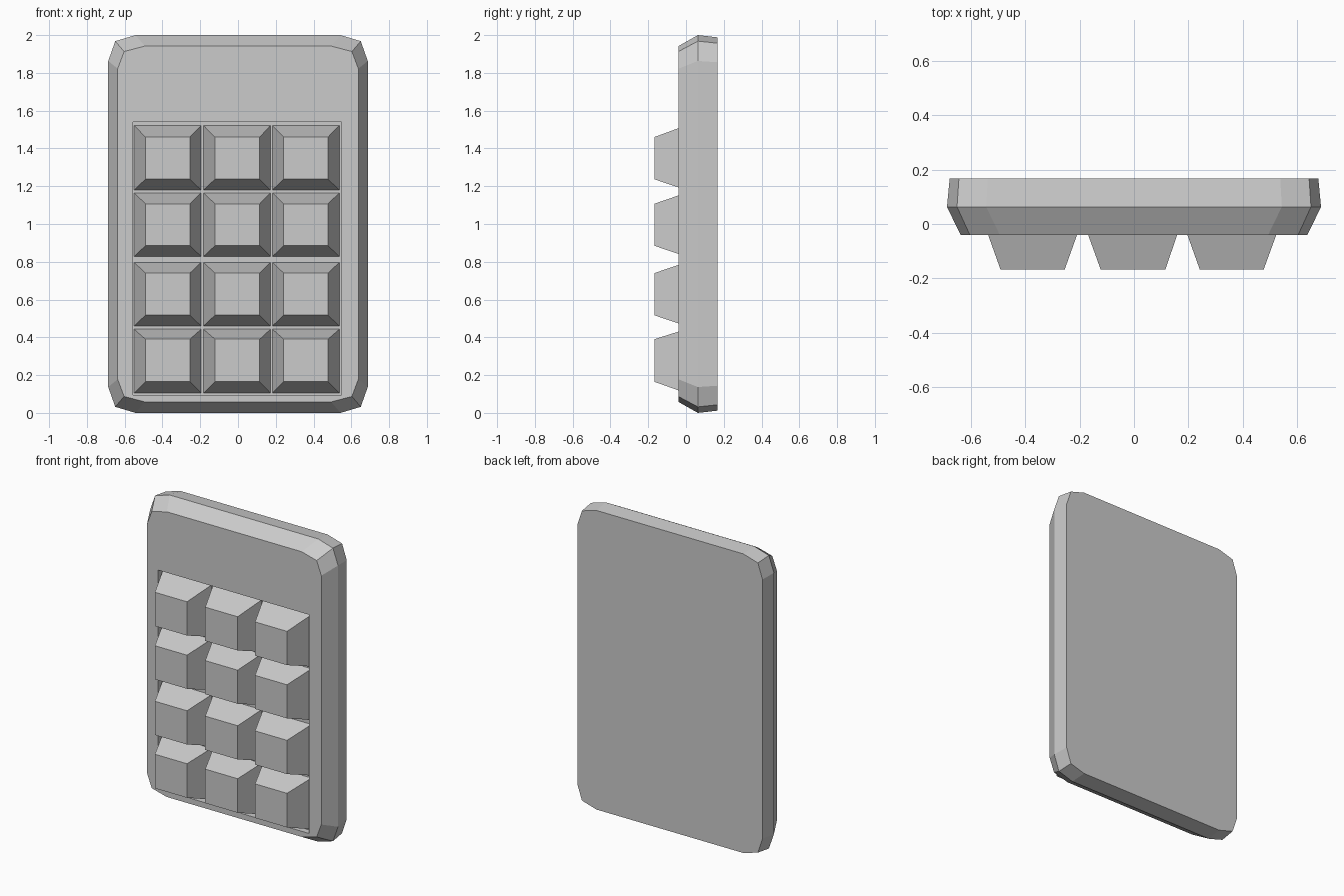
import bpy, bmesh

if "Cube" in bpy.data.objects:
    bpy.data.objects.remove(bpy.data.objects["Cube"])


def loft(name, rings):
    """Closed solid through rings of equal point count."""
    bm = bmesh.new()
    loops = [[bm.verts.new(p) for p in ring] for ring in rings]
    n = len(loops[0])
    for a, b in zip(loops, loops[1:]):
        for i in range(n):
            j = (i + 1) % n
            bm.faces.new((a[i], a[j], b[j], b[i]))
    bm.faces.new(loops[0])
    bm.faces.new(loops[-1])
    bmesh.ops.recalc_face_normals(bm, faces=bm.faces)
    mesh = bpy.data.meshes.new(name)
    bm.to_mesh(mesh)
    bm.free()
    obj = bpy.data.objects.new(name, mesh)
    bpy.context.collection.objects.link(obj)
    return obj


def outline(y, corner):
    """Mirror one quarter of the rounded outline about x = 0 and z = 1."""
    ring = []
    for sx, sz, pts in ((1, 1, corner), (1, -1, corner[::-1]),
                        (-1, -1, corner), (-1, 1, corner[::-1])):
        ring += [(sx * x, y, 1 + sz * z) for x, z in pts]
    return ring


def rect(y, x0, x1, z0, z1):
    return [(x0, y, z0), (x1, y, z0), (x1, y, z1), (x0, y, z1)]


FRONT, BACK, FLOOR = -0.04, 0.168, 0.0

# Slab body: chamfered front, slightly tapered back
body = loft("body", [
    outline(FRONT, [(0.493, 0.942), (0.603, 0.913), (0.637, 0.822)]),
    outline(0.063, [(0.543, 1.0), (0.65, 0.968), (0.687, 0.863)]),
    outline(BACK, [(0.537, 0.988), (0.643, 0.957), (0.677, 0.856)]),
])

# Shallow key tray cut into the front
cutter = loft("tray_cutter", [rect(-0.1, -0.555, 0.548, 0.095, 1.54),
                              rect(FLOOR, -0.555, 0.548, 0.095, 1.54)])
cutter.hide_render = True
cutter.hide_set(True)
tray = body.modifiers.new("tray", 'BOOLEAN')
tray.operation = 'DIFFERENCE'
tray.solver = 'EXACT'
tray.object = cutter

# Tapered keys, three columns by four rows: (base low, base high, top low, top high)
columns = [(-0.55, -0.195, -0.49, -0.255),
           (-0.183, 0.172, -0.122, 0.115),
           (0.182, 0.537, 0.242, 0.476)]
rows = [(0.105, 0.443, 0.165, 0.39),
        (0.46, 0.797, 0.517, 0.74),
        (0.828, 1.165, 0.885, 1.107),
        (1.18, 1.522, 1.237, 1.46)]
for r, (z0, z1, tz0, tz1) in enumerate(rows):
    for c, (x0, x1, tx0, tx1) in enumerate(columns):
        loft(f"key_{r + 1}_{c + 1}", [rect(FLOOR, x0, x1, z0, z1),
                                      rect(-0.168, tx0, tx1, tz0, tz1)])
